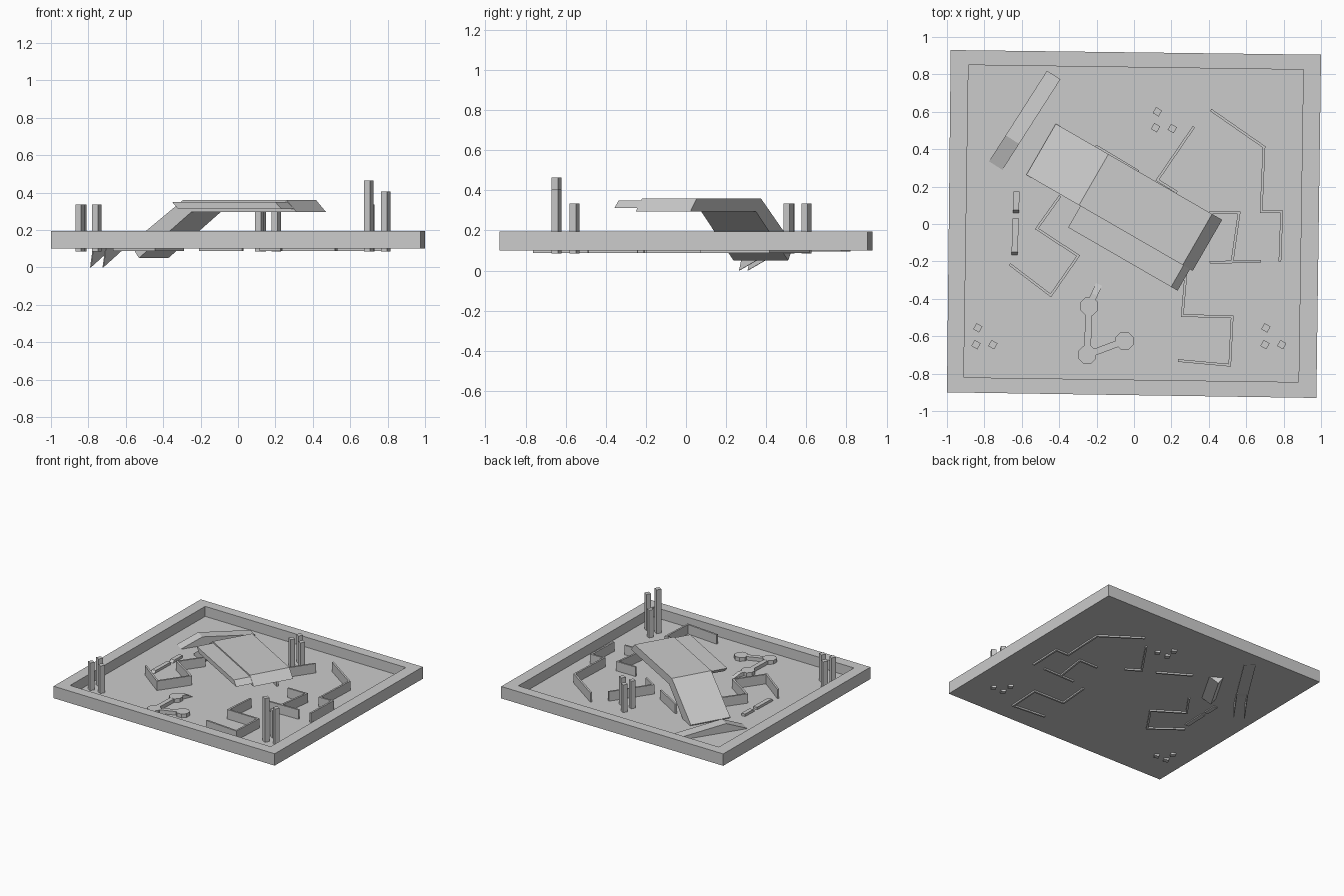
import bpy, bmesh, math
from mathutils import Vector

if "Cube" in bpy.data.objects:
    bpy.data.objects.remove(bpy.data.objects["Cube"])


def finish(name, rings, loop=False):
    """Skin equal-length rings of 3D points and cap both ends."""
    bm = bmesh.new()
    vs = [[bm.verts.new(p) for p in r] for r in rings]
    n = len(rings[0])
    for a, b in zip(vs, vs[1:]):
        for i in range(n):
            j = (i + 1) % n
            bm.faces.new((a[i], a[j], b[j], b[i]))
    bm.faces.new(vs[0][::-1])
    bm.faces.new(vs[-1])
    bmesh.ops.recalc_face_normals(bm, faces=bm.faces)
    me = bpy.data.meshes.new(name)
    bm.to_mesh(me)
    bm.free()
    ob = bpy.data.objects.new(name, me)
    bpy.context.collection.objects.link(ob)
    return ob


def prism(name, pts, z0, z1):
    return finish(name, [[(x, y, z) for x, y in pts] for z in (z0, z1)])


def extrude_profile(name, profile, axis, side, a, b, origin=(0, 0)):
    """Profile of (distance along axis, z), extruded sideways from a to b."""
    def ring(w):
        return [(origin[0] + t * axis[0] + w * side[0],
                 origin[1] + t * axis[1] + w * side[1], z) for t, z in profile]
    return finish(name, [ring(a), ring(b)])


def wall(name, path, z0=0.088, z1=0.19, thick=0.014):
    """Thin mitred wall along a polyline."""
    p = [Vector(q) for q in path]
    left, right = [], []
    for i, q in enumerate(p):
        d0 = (q - p[i - 1]).normalized() if i else None
        d1 = (p[i + 1] - q).normalized() if i < len(p) - 1 else None
        d0, d1 = d0 or d1, d1 or d0
        n0, n1 = Vector((-d0.y, d0.x)), Vector((-d1.y, d1.x))
        m = (n0 + n1).normalized()
        m *= thick / 2 / m.dot(n0)
        left.append(q + m)
        right.append(q - m)
    return prism(name, left + right[::-1], z0, z1)


# Tray with raised rim
outer = [(-0.98, 0.93), (1.0, 0.905), (0.975, -0.93), (-1.0, -0.90)]
inner = [(-0.885, 0.85), (0.905, 0.825), (0.88, -0.845), (-0.91, -0.82)]
finish("tray", [[(x, y, z) for x, y in pts] for pts, z in
                ((outer, 0.10), (outer, 0.195), (inner, 0.195), (inner, 0.115))])

# Clusters of square pillars
pillars = [(-0.835, -0.555, 0.335), (-0.845, -0.645, 0.335), (-0.755, -0.645, 0.335),
           (0.705, -0.555, 0.335), (0.70, -0.645, 0.465), (0.79, -0.645, 0.405),
           (0.125, 0.60, 0.335), (0.115, 0.515, 0.335), (0.205, 0.51, 0.335)]
for i, (x, y, top) in enumerate(pillars):
    sq = [(x + 0.026 * math.cos(a), y + 0.026 * math.sin(a))
          for a in (math.radians(15 + 90 * k) for k in range(4))]
    prism(f"pillar_{i + 1}", sq, 0.085, top)

# Bridge deck with ramp, plus thinner side strip
T = (0.866, -0.5)
N = (0.5, 0.866)
extrude_profile("bridge", [(-0.305, 0.36), (0.335, 0.36), (0.397, 0.295),
                           (-0.255, 0.295), (-0.577, 0.05), (-0.63, 0.125)],
                T, N, -0.06, 0.255)
extrude_profile("bridge_side_strip", [(-0.296, 0.35), (0.34, 0.35), (0.38, 0.312),
                                      (-0.258, 0.312)], T, N, -0.192, -0.06)

# Small wedge ramp in the back left corner, with pointed side plates
S = (0.539, 0.843)
P = (0.843, -0.539)
start = (-0.775, 0.335)
extrude_profile("small_ramp", [(0, 0.118), (0.165, 0.185), (0.575, 0.13), (0.575, 0.094),
                               (0.165, 0.094), (0.02, 0.11)], S, P, 0, 0.085, start)
for i, w in enumerate((0, 0.079)):
    extrude_profile(f"small_ramp_side_{i + 1}", [(-0.03, 0.0), (0.165, 0.095),
                                                 (0.165, 0.18), (0, 0.116)],
                    S, P, w, w + 0.006, start)

# Thin maze walls
walls = [
    [(0.41, 0.61), (0.695, 0.412), (0.68, 0.065), (0.79, 0.065), (0.78, -0.20)],
    [(0.32, 0.52), (0.125, 0.235), (0.23, 0.17)],
    [(-0.205, 0.418), (0.025, 0.28)],
    [(-0.395, 0.15), (-0.52, -0.025), (-0.298, -0.17), (-0.445, -0.382), (-0.665, -0.215)],
    [(0.40, 0.06), (0.562, 0.06), (0.525, -0.20)],
    [(0.405, -0.205), (0.68, -0.20)],
    [(0.28, -0.24), (0.258, -0.49), (0.525, -0.495), (0.512, -0.755), (0.235, -0.73)],
]
for i, path in enumerate(walls):
    wall(f"maze_wall_{i + 1}", path)

# Low bars on the left
for i, (y0, y1) in enumerate(((0.06, 0.175), (-0.165, 0.03))):
    extrude_profile(f"low_bar_{i + 1}", [(y0, 0.092), (y0, 0.115), (y0 + 0.015, 0.135),
                                         (y1, 0.135), (y1, 0.092)],
                    (0.03, 1), (1, 0), -0.65, -0.617)

# Low path of octagonal pads joined by links, ending in a little slope
pads = [(-0.24, -0.44), (-0.25, -0.70), (-0.05, -0.625)]
for i, (x, y) in enumerate(pads):
    octagon = [(x + 0.052 * math.cos(a), y + 0.052 * math.sin(a))
               for a in (math.radians(22.5 + 45 * k) for k in range(8))]
    prism(f"pad_{i + 1}", octagon, 0.105, 0.145)
wall("pad_link_1", pads[:2], 0.105, 0.144, 0.036)
wall("pad_link_2", pads[1:], 0.105, 0.144, 0.036)
extrude_profile("pad_slope", [(0, 0.105), (0, 0.144), (0.07, 0.144), (0.135, 0.112),
                              (0.135, 0.105)],
                (0.41, 0.91), (0.91, -0.41), -0.018, 0.018, pads[0])
